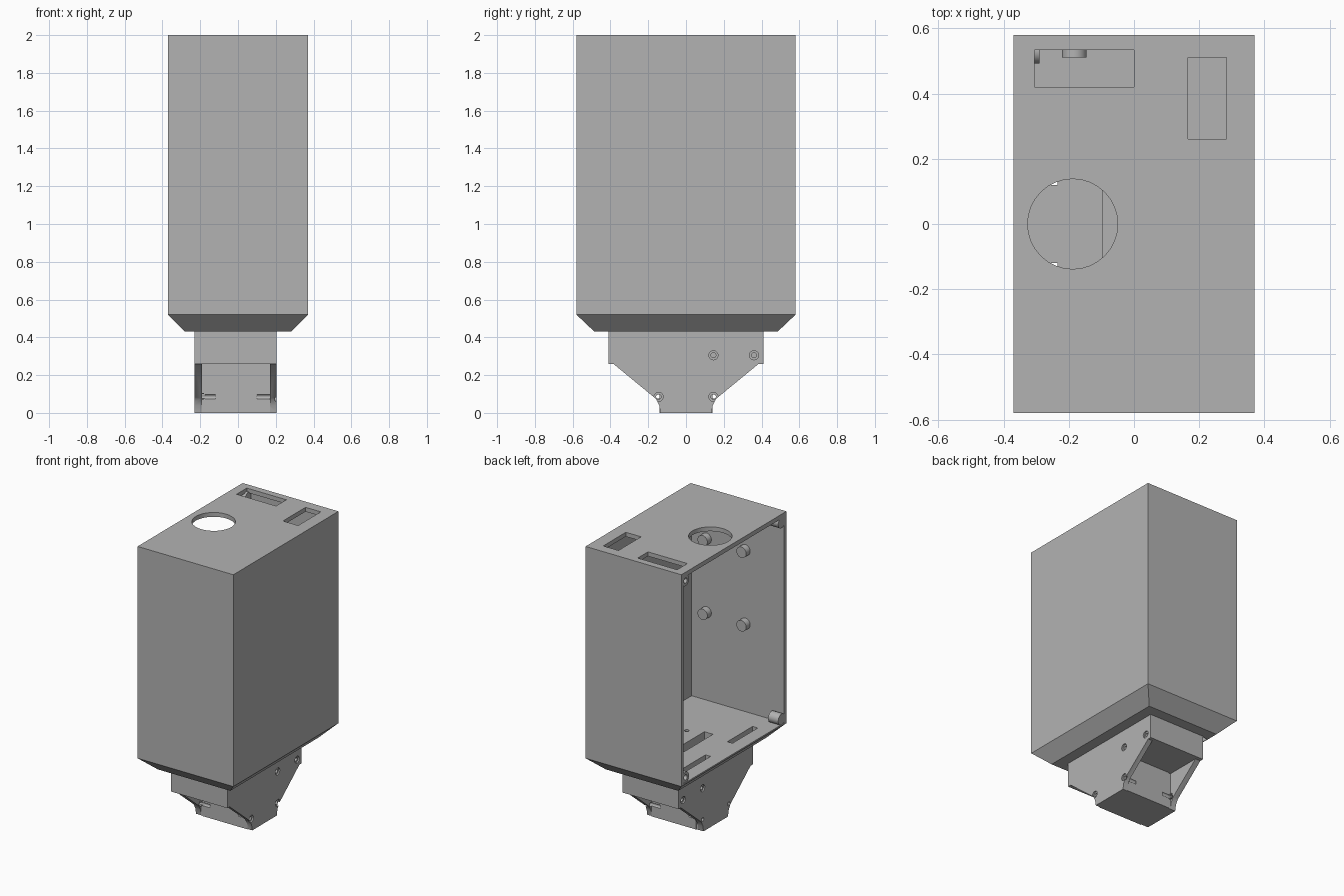
import bpy, bmesh, math
from mathutils import Matrix, Vector

if "Cube" in bpy.data.objects:
    bpy.data.objects.remove(bpy.data.objects["Cube"], do_unlink=True)

grey = bpy.data.materials.new("plain grey")
grey.use_nodes = True
GREY = (0.45, 0.45, 0.45, 1)
grey.diffuse_color = GREY
grey.node_tree.nodes["Principled BSDF"].inputs["Base Color"].default_value = GREY


def finish(name, bm):
    bmesh.ops.recalc_face_normals(bm, faces=bm.faces)
    mesh = bpy.data.meshes.new(name)
    bm.to_mesh(mesh)
    bm.free()
    mesh.materials.append(grey)
    obj = bpy.data.objects.new(name, mesh)
    bpy.context.collection.objects.link(obj)
    return obj


def box(name, x, y, z):
    bm = bmesh.new()
    bmesh.ops.create_cube(bm, size=1)
    for v in bm.verts:
        v.co = Vector(r[0] if c < 0 else r[1] for c, r in zip(v.co, (x, y, z)))
    return finish(name, bm)


def rod(name, axis, start, end, radius, a, b, end_radius=None):
    """Cylinder along an axis; a and b are its other two coordinates in x, y, z order."""
    bm = bmesh.new()
    bmesh.ops.create_cone(bm, cap_ends=True, segments=32, radius1=radius,
                          radius2=radius if end_radius is None else end_radius,
                          depth=abs(end - start))
    direction, mid = Vector((0, 0, 0)), [a, b]
    i = "xyz".index(axis)
    direction[i] = math.copysign(1, end - start)
    mid.insert(i, (start + end) / 2)
    turn = direction.to_track_quat("Z", "Y").to_matrix().to_4x4()
    bm.transform(Matrix.Translation(mid) @ turn)
    return finish(name, bm)


def prism(name, profile, x0, x1):
    """Extrude a (y, z) outline along x."""
    bm = bmesh.new()
    face = bm.faces.new([bm.verts.new((x0, y, z)) for y, z in profile])
    out = bmesh.ops.extrude_face_region(bm, geom=[face])["geom"]
    bmesh.ops.translate(bm, vec=(x1 - x0, 0, 0),
                        verts=[g for g in out if isinstance(g, bmesh.types.BMVert)])
    return finish(name, bm)


def combine(obj, tool, operation="DIFFERENCE"):
    mod = obj.modifiers.new("bool", "BOOLEAN")
    mod.operation, mod.solver, mod.object = operation, "EXACT", tool
    graph = bpy.context.evaluated_depsgraph_get()
    mesh = bpy.data.meshes.new_from_object(obj.evaluated_get(graph))
    obj.modifiers.clear()
    obj.data = mesh
    bpy.data.objects.remove(tool, do_unlink=True)


# Case: tall box tapering in at the bottom
case = box("case", (-.37, .37), (-.58, .58), (.43, 2))
bm = bmesh.new()
bm.from_mesh(case.data)
bmesh.ops.bisect_plane(bm, geom=bm.verts[:] + bm.edges[:] + bm.faces[:],
                       plane_co=(0, 0, .52), plane_no=(0, 0, 1))
for v in bm.verts:
    if v.co.z < .5:
        v.co.x -= math.copysign(.09, v.co.x)
        v.co.y -= math.copysign(.095, v.co.y)
bm.to_mesh(case.data)
bm.free()

# Cavity open on one side, openings in the roof and floor
combine(case, box("cutter", (-.5, .345), (-.555, .555), (.53, 1.97)))
combine(case, rod("cutter", "z", 1.9, 2.1, .138, -.188, 0))
combine(case, box("cutter", (-.305, 0), (.42, .533), (1.9, 2.1)))
combine(case, box("cutter", (.165, .283), (.26, .51), (1.9, 2.1)))
combine(case, box("cutter", (-.097, -.03), (-.16, .16), (.3, .6)))
for side in (-1, 1):
    combine(case, box("cutter", (-.275, -.235), sorted((side * .12, side * .4)), (.3, .6)))
combine(case, rod("cutter", "z", .4, .6, .015, .07, -.11))

# Corner screw bosses behind the open side
for y in (-.53, .53):
    for z in (.565, 1.94):
        boss = rod("corner_boss", "x", -.368, -.29, .038, y, z)
        combine(boss, rod("cutter", "x", -.4, -.31, .018, y, z))

# Circuit board standoffs on both end walls
for side, columns in ((-1, (-.07, .23)), (1, (-.183, .117))):
    for x in columns:
        for z in (1.146, 1.66):
            post = rod("board_standoff", "y", side * .56, side * .51, .038, x, z)
            combine(post, rod("cutter", "y", side * .54, side * .5, .017, x, z))

# Mount: upper block, central block and two tapered cheeks
mount = box("mount", (-.23, .205), (-.41, .41), (.26, .43))
combine(mount, box("core", (-.175, .17), (-.14, .14), (0, .3)), "UNION")
half = [(.135, 0), (.142, .04), (.16, .075), (.385, .26), (.385, .3)]
outline = half + [(-y, z) for y, z in reversed(half)]
for x0, x1 in ((-.23, -.19), (.17, .205)):
    combine(mount, prism("cheek", outline, x0, x1), "UNION")
combine(mount, box("filler", (-.2, -.17), (-.135, .135), (0, .28)), "UNION")
combine(mount, box("cutter", (-.097, -.03), (-.16, .16), (.33, .5)))

# Countersunk screw holes on both cheeks
for y, z in [(-.36, .305), (-.145, .305), (.145, .305), (.36, .305), (-.145, .085), (.145, .085)]:
    through = z < .2
    for wall, inner in ((.205, .1), (-.23, -.12)):
        out = math.copysign(.01, wall)
        combine(mount, rod("cutter", "x", wall + out, wall - out, .024, y, z))
        combine(mount, rod("cutter", "x", wall + out, inner, .013, y, z))
    if through:
        combine(mount, rod("cutter", "x", -.3, .3, .012, y, z))

# Small clips beside the central block
for side in (-1, 1):
    box("clip", (-.225, -.18), sorted((side * .13, side * .155)), (.07, .075))
    box("clip", (-.225, -.18), sorted((side * .13, side * .155)), (.1, .105))

# Crisp edges, smooth round walls
for obj in bpy.context.scene.objects:
    obj.select_set(obj.type == "MESH")
    bpy.context.view_layer.objects.active = obj
bpy.ops.object.shade_smooth_by_angle(angle=math.radians(25))
